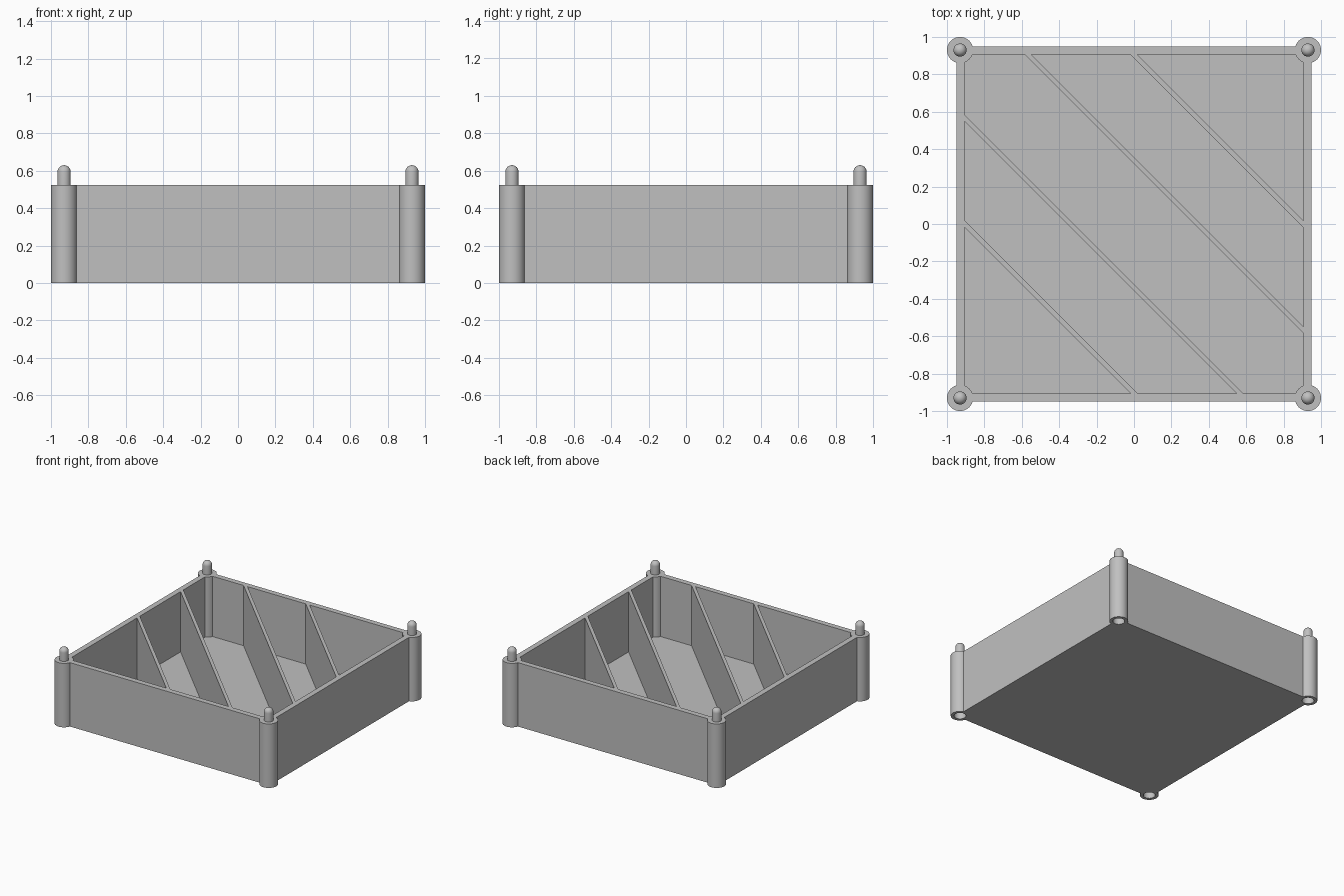
import bpy
import bmesh
from math import sin, cos, pi, radians
from mathutils import Matrix, Vector

cube = bpy.data.objects.get("Cube")
if cube:
    bpy.data.objects.remove(cube, do_unlink=True)

# Main dimensions
INNER, OUTER = 0.905, 0.95      # wall faces
HEIGHT, FLOOR = 0.525, 0.03
POST, POST_R = 0.93, 0.07       # corner post centre and radius
SOCKET_R, PIN_R = 0.045, 0.035
PIN_TOP, SOCKET_TOP = 0.63, 0.11
WALL_END = POST - 0.055         # walls stop inside the post shell

grey = bpy.data.materials.new("plain grey")
grey.use_nodes = True
colour = (0.53, 0.53, 0.53, 1)
grey.diffuse_color = colour
grey.node_tree.nodes["Principled BSDF"].inputs["Base Color"].default_value = colour


def finish(name, bm, smooth=False):
    """Turn a bmesh into a named grey object."""
    bmesh.ops.recalc_face_normals(bm, faces=bm.faces)
    mesh = bpy.data.meshes.new(name)
    bm.to_mesh(mesh)
    bm.free()
    mesh.materials.append(grey)
    obj = bpy.data.objects.new(name, mesh)
    bpy.context.collection.objects.link(obj)
    if smooth:
        bpy.ops.object.select_all(action="DESELECT")
        obj.select_set(True)
        bpy.context.view_layer.objects.active = obj
        bpy.ops.object.shade_smooth_by_angle(angle=radians(35))
    return obj


def prism(name, outline, z0, z1):
    """Extrude a flat outline from z0 to z1."""
    bm = bmesh.new()
    base = bm.faces.new([bm.verts.new((x, y, z0)) for x, y in outline])
    top = bmesh.ops.extrude_face_region(bm, geom=[base], use_keep_orig=True)
    verts = [v for v in top["geom"] if isinstance(v, bmesh.types.BMVert)]
    bmesh.ops.translate(bm, verts=verts, vec=(0, 0, z1 - z0))
    return finish(name, bm)


# Floor, with corners trimmed so the post sockets stay open
floor_outline = []
for sx, sy in ((1, 1), (-1, 1), (-1, -1), (1, -1)):
    corner = [(sx * INNER, sy * WALL_END), (sx * WALL_END, sy * INNER)]
    floor_outline += corner if sx * sy > 0 else corner[::-1]
prism("floor", floor_outline, 0, FLOOR)

# Four outer walls
wall = [(-WALL_END, -OUTER), (WALL_END, -OUTER), (WALL_END, -INNER), (-WALL_END, -INNER)]
for i, side in enumerate(("front", "left", "back", "right")):
    turn = Matrix.Rotation(i * pi / 2, 2)
    prism(side + "_wall", [tuple(turn @ Vector(p)) for p in wall], 0, HEIGHT)

# Diagonal dividers, each mitred onto two inner wall faces
HALF = 0.018
for i, c in enumerate((-INNER, -0.34, 0.34, INNER)):
    p = INNER if c > 0 else -INNER
    lo, hi = c - HALF - p, c + HALF - p
    prism(f"divider_{i + 1}", [(p, lo), (p, hi), (hi, p), (lo, p)], FLOOR, HEIGHT)

# Corner posts: one lathed profile with a socket below and a round pin above
profile = [(0, SOCKET_TOP), (SOCKET_R, SOCKET_TOP), (SOCKET_R, 0), (POST_R, 0),
           (POST_R, HEIGHT), (PIN_R, HEIGHT)]
STEPS = 8
for k in range(STEPS + 1):
    a = k / STEPS * pi / 2
    profile.append((PIN_R * cos(a), PIN_TOP - PIN_R + PIN_R * sin(a)))

for y_name, sy in (("front", -1), ("back", 1)):
    for x_name, sx in (("left", 1), ("right", -1)):
        bm = bmesh.new()
        pts = [bm.verts.new((r, 0, z)) for r, z in profile]
        edges = [bm.edges.new(pair) for pair in zip(pts, pts[1:])]
        bmesh.ops.spin(bm, geom=pts + edges, cent=(0, 0, 0), axis=(0, 0, 1),
                       angle=2 * pi, steps=48)
        bmesh.ops.remove_doubles(bm, verts=bm.verts, dist=0.0001)
        post = finish(f"{y_name}_{x_name}_post", bm, smooth=True)
        post.location = (sx * POST, sy * POST, 0)
